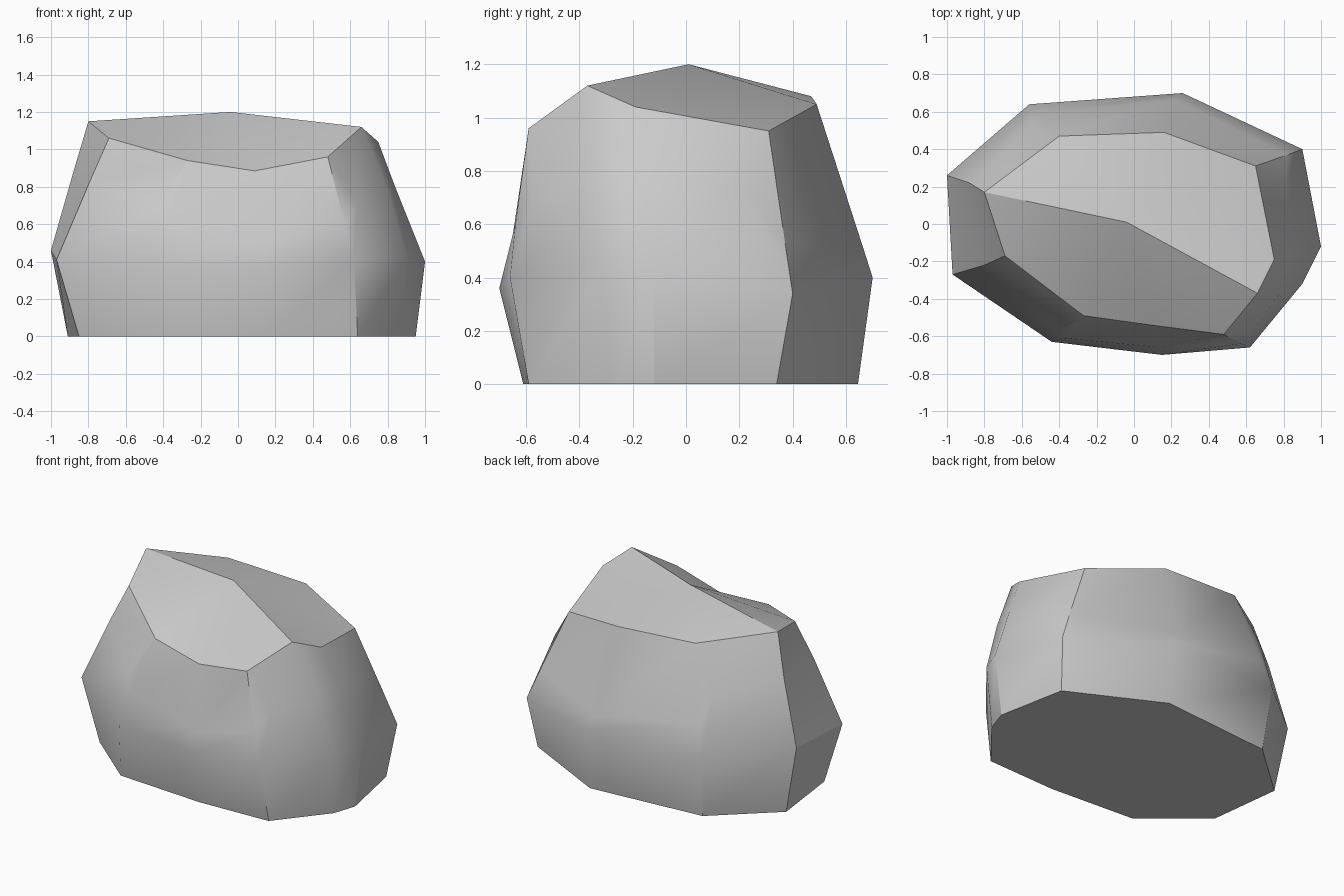
import bpy, bmesh

if "Cube" in bpy.data.objects:
    bpy.data.objects.remove(bpy.data.objects["Cube"])

# Facet outlines, each running the same way round from the back-left corner
foot = [(-.91, .24), (-.85, -.25), (-.47, -.57), (.14, -.61), (.64, -.59),
        (.90, -.27), (.95, -.12), (.86, .34), (.26, .645), (-.53, .58)]
belly = [(-1, .26, .46), (-.97, -.27, .41), (-.44, -.63, .39), (.15, -.70, .36), (.62, -.66, .40),
         (.90, -.32, .44), (1, -.12, .40), (.90, .40, .34), (.26, .70, .40), (-.56, .64, .41)]
shoulder = [(-.88, .22, .88), (-.80, -.22, .81), (-.41, -.58, .70), (.14, -.66, .49), (.57, -.64, .60),
            (.80, -.34, .78), (.84, -.17, .80), (.81, .23, .72), (.21, .665, .51), (-.51, .59, .61)]
# Second shoulder point where a corner is chipped off
chips = {2: (-.38, -.61, .60), 4: (.64, -.57, .71), 7: (.82, .37, .54), 9: (-.56, .52, .78)}
rim = [(-.80, .17, 1.15), (-.69, -.17, 1.06), (-.27, -.49, .94), (.09, -.54, .885), (.48, -.59, .96),
       (.66, -.37, 1.12), (.75, -.19, 1.04), (.65, .31, .95), (.16, .49, 1.05), (-.40, .47, 1.08)]
peak = (-.04, .01, 1.20)

bm = bmesh.new()


def ring(points):
    return [bm.verts.new(p) for p in points]


foot_v = ring([(x, y, 0) for x, y in foot])
belly_v, shoulder_v, rim_v = ring(belly), ring(shoulder), ring(rim)
chip_v = {i: bm.verts.new(p) for i, p in chips.items()}
peak_v = bm.verts.new(peak)

# Sides, with a triangle above and below each chipped corner, then the crown
n = len(foot)
for i in range(n):
    j = (i + 1) % n
    last = chip_v.get(i, shoulder_v[i])
    bm.faces.new((foot_v[i], foot_v[j], belly_v[j], belly_v[i]))
    bm.faces.new((belly_v[i], belly_v[j], shoulder_v[j], last))
    bm.faces.new((last, shoulder_v[j], rim_v[j], rim_v[i]))
    if i in chip_v:
        bm.faces.new((belly_v[i], last, shoulder_v[i]))
        bm.faces.new((shoulder_v[i], last, rim_v[i]))
    bm.faces.new((rim_v[i], rim_v[j], peak_v))

# Flat underside
bm.faces.new(foot_v[::-1])
bmesh.ops.recalc_face_normals(bm, faces=bm.faces)

mesh = bpy.data.meshes.new("boulder")
bm.to_mesh(mesh)
bm.free()
boulder = bpy.data.objects.new("boulder", mesh)
bpy.context.collection.objects.link(boulder)

# Soft shading across the shallow facets, crisp at the strong edges
bpy.context.view_layer.objects.active = boulder
boulder.select_set(True)
bpy.ops.object.shade_smooth_by_angle(angle=0.55)
